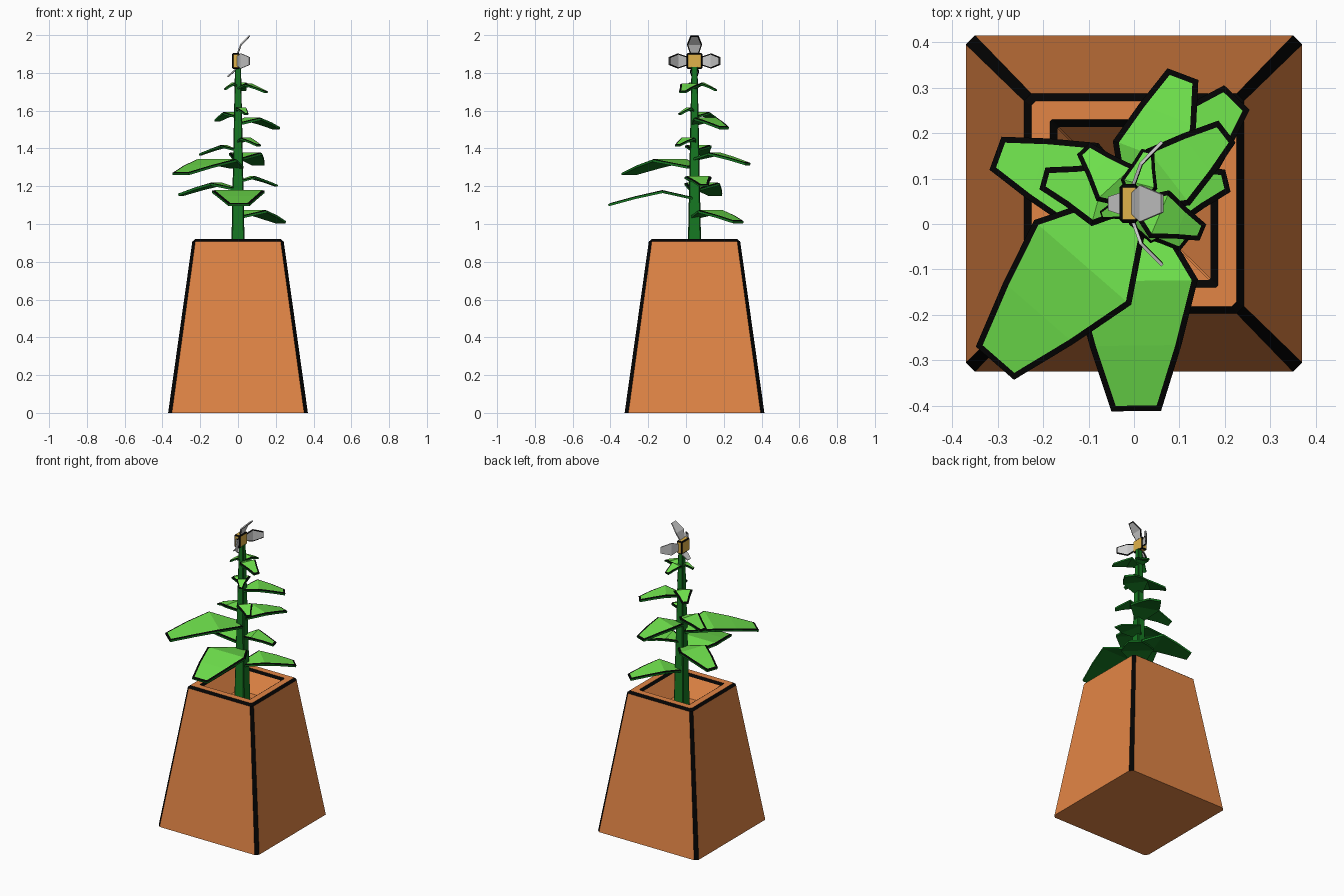
import bpy, bmesh, math
from mathutils import Vector

if "Cube" in bpy.data.objects:
    bpy.data.objects.remove(bpy.data.objects["Cube"])

CY = 0.045  # plant axis in y


def material(name, rgb):
    m = bpy.data.materials.new(name)
    m.diffuse_color = (*rgb, 1)
    m.use_nodes = True
    m.node_tree.nodes["Principled BSDF"].inputs["Base Color"].default_value = m.diffuse_color
    return m


clay = material("clay", (0.76, 0.235, 0.06))
black = material("outline", (0.001, 0.001, 0.001))
green = material("leaf_green", (0.16, 0.765, 0.074))
stem_green = material("stem_green", (0.008, 0.188, 0.016))
stem_dark = material("stem_edge", (0.004, 0.09, 0.008))
gold = material("gold", (0.75, 0.45, 0.07))
grey = material("petal_grey", (0.62, 0.62, 0.62))


def finish(name, bm, mats):
    me = bpy.data.meshes.new(name)
    bm.to_mesh(me)
    bm.free()
    for m in mats:
        me.materials.append(m)
    ob = bpy.data.objects.new(name, me)
    bpy.context.collection.objects.link(ob)
    return ob


def square_ring(bm, z, h, c):
    """Square of half size h with its corners cut by c."""
    pts = []
    for k in range(4):
        for p in ((h, -h + c), (h, h - c)):
            a = k * math.pi / 2
            pts.append((p[0] * math.cos(a) - p[1] * math.sin(a),
                        p[0] * math.sin(a) + p[1] * math.cos(a) + CY, z))
    return [bm.verts.new(p) for p in pts]


def blade(name, path, widths, side, thick, rim, mat, under):
    """Bent flat blade: dark rim on the upper face, own colour below."""
    bm = bmesh.new()
    rows = []
    for i, p in enumerate(path):
        t = (path[min(i + 1, len(path) - 1)] - path[max(i - 1, 0)]).normalized()
        up = t.cross(side) * thick / 2
        s = side * widths[i] / 2
        rows.append([bm.verts.new(q) for q in (p - s + up, p + s + up, p + s - up, p - s - up)])
    top = []
    for a, b in zip(rows, rows[1:]):
        for j in range(4):
            f = bm.faces.new((a[j], a[(j + 1) % 4], b[(j + 1) % 4], b[j]))
            if j == 0:
                top.append(f)
    bm.faces.new(rows[0][::-1])
    bm.faces.new(rows[-1])
    for f in bm.faces:
        f.material_index = 0 if f in top else 2
    bmesh.ops.recalc_face_normals(bm, faces=bm.faces)
    ret = bmesh.ops.inset_region(bm, faces=top, thickness=rim, depth=0.002, use_even_offset=True)
    for f in ret["faces"]:
        f.material_index = 1
    return finish(name, bm, [mat, black, under])


# Pot: tapered square shell with dark chamfers
bm = bmesh.new()
profile = [(0, 0.37, 0.02), (0.907, 0.242, 0.016), (0.92, 0.226, 0.01),
           (0.92, 0.185, 0.004), (0.907, 0.168, 0.003), (0.80, 0.10, 0.002)]
rings = [square_ring(bm, *p) for p in profile]
for i, (a, b) in enumerate(zip(rings, rings[1:])):
    for j in range(8):
        k = (j + 1) % 8
        f = bm.faces.new((a[j], a[k], b[k], b[j]))
        if i in (1, 3) or (i == 0 and j % 2 == 1):
            f.material_index = 1
bm.faces.new(rings[0][::-1])
bm.faces.new(rings[-1])
finish("pot", bm, [clay, black])

# Stem: tapered square post with darker chamfered edges
bm = bmesh.new()
lo, hi = square_ring(bm, 0.79, 0.037, 0.006), square_ring(bm, 1.83, 0.016, 0.004)
for j in range(8):
    k = (j + 1) % 8
    bm.faces.new((lo[j], lo[k], hi[k], hi[j])).material_index = j % 2
bm.faces.new(lo[::-1])
bm.faces.new(hi)
finish("stem", bm, [stem_green, stem_dark])

# Leaves: (tip x, tip y, peak z)
leaves = [(0.005, -0.41, 1.17), (-0.305, -0.305, 1.335), (-0.303, 0.155, 1.21),
          (-0.20, 0.10, 1.41), (0.107, 0.328, 1.37), (0.225, 0.277, 1.065),
          (0.203, 0.202, 1.555), (0.205, 0.095, 1.245), (0.15, -0.018, 1.735),
          (0.11, -0.045, 1.45), (-0.11, 0.165, 1.585), (0.03, 0.16, 1.74),
          (0.045, -0.035, 1.61), (-0.07, 0.02, 1.74)]
for n, (x, y, z) in enumerate(leaves):
    d = Vector((x, y - CY, 0))
    L = d.length
    d.normalize()
    side = Vector((-d.y, d.x, 0))
    drop = 0.02 + 0.11 * L
    wide = 0.61 if L > 0.25 else 0.70
    path = [Vector((0, CY, z + dz * drop)) + d * L * r
            for r, dz in ((0.02, -0.5), (0.37, 0), (0.69, -0.45), (1, -1))]
    blade(f"leaf_{n + 1}", path, [0.2 * L, wide * L, 0.44 * L, 0.24 * L], side,
          0.012 if L > 0.25 else 0.009, min(0.013, 0.065 * L), green, stem_green)

# Flower centre: gold block with dark chamfered edges
bm = bmesh.new()
bmesh.ops.create_cube(bm, size=1)
for v in bm.verts:
    v.co = Vector((v.co.x * 0.042 - 0.011, v.co.y * 0.085 + CY, v.co.z * 0.085 + 1.863))
bmesh.ops.bevel(bm, geom=bm.edges[:], offset=0.007, segments=1, affect='EDGES', material=1)
finish("flower_centre", bm, [gold, black])

# Petals: three curl forward, the lower one bends back
fwd = Vector((1, 0, 0))
centre = Vector((0, CY, 1.863))
open_curve = [(-0.004, 0.036), (0.015, 0.088), (0.062, 0.136)]
petals = [("top_petal", Vector((0, 0, 1)), open_curve, [0.045, 0.08, 0.04]),
          ("left_petal", Vector((0, -1, 0)), open_curve, [0.045, 0.08, 0.04]),
          ("right_petal", Vector((0, 1, 0)), open_curve, [0.045, 0.08, 0.04]),
          ("lower_petal", Vector((0, 0, -1)), [(-0.008, 0.036), (-0.025, 0.055), (-0.055, 0.083)],
           [0.03, 0.05, 0.03])]
for name, t, curve, widths in petals:
    path = [centre + fwd * x + t * r for x, r in curve]
    blade(name, path, widths, fwd.cross(t), 0.007, 0.006, grey, grey)
